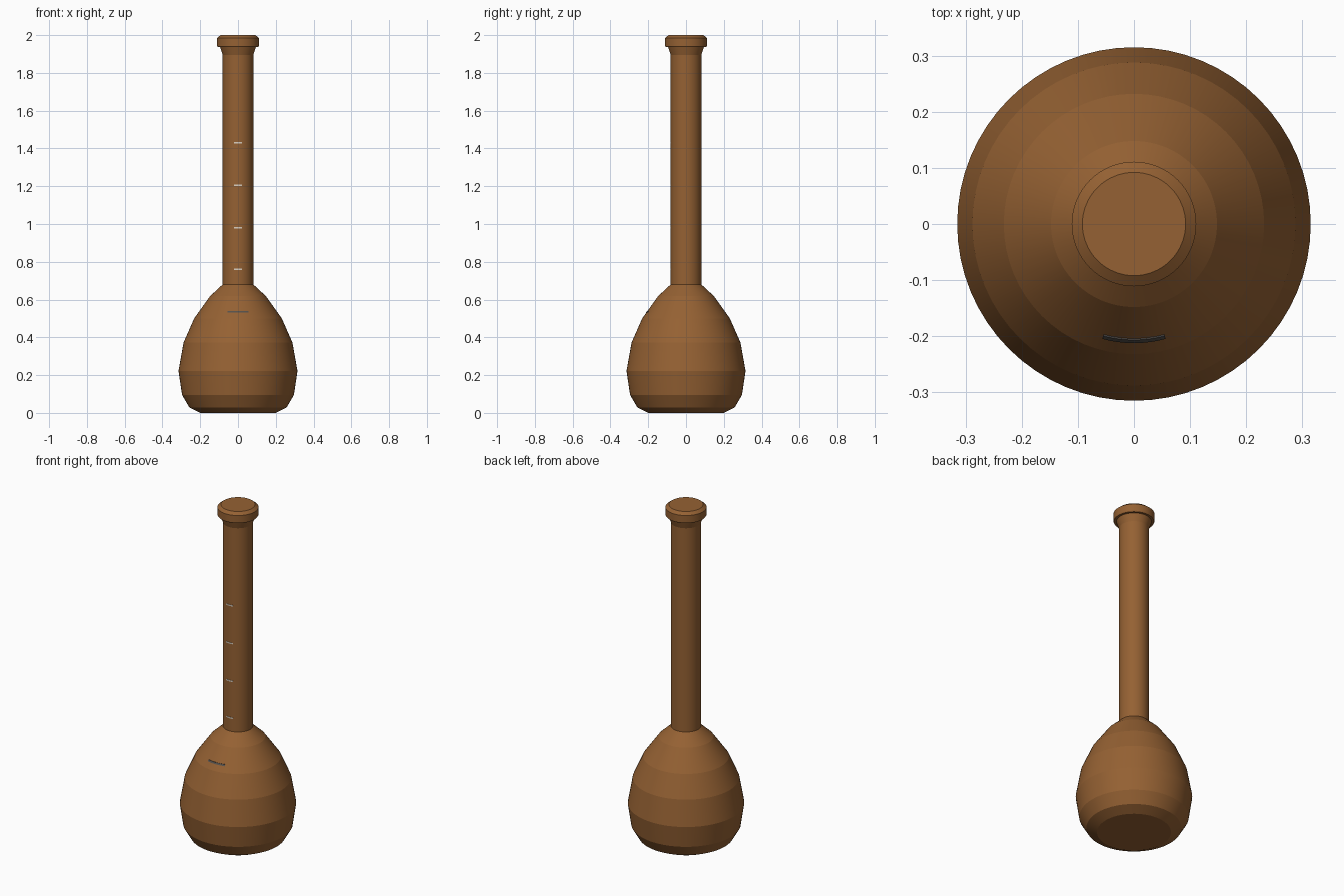
import bpy, bmesh, math

if "Cube" in bpy.data.objects:
    bpy.data.objects.remove(bpy.data.objects["Cube"])


def material(name, rgb):
    m = bpy.data.materials.new(name)
    m.diffuse_color = (*rgb, 1)
    m.use_nodes = True
    m.node_tree.nodes["Principled BSDF"].inputs["Base Color"].default_value = m.diffuse_color
    return m


amber = material("amber_glass", (0.30, 0.12, 0.033))
white = material("pale_mark", (0.70, 0.62, 0.52))
dark = material("dark_mark", (0.09, 0.08, 0.07))


def finish(name, bm, mat):
    bmesh.ops.recalc_face_normals(bm, faces=bm.faces)
    me = bpy.data.meshes.new(name)
    bm.to_mesh(me)
    bm.free()
    ob = bpy.data.objects.new(name, me)
    bpy.context.collection.objects.link(ob)
    me.materials.append(mat)
    bpy.ops.object.select_all(action='DESELECT')
    ob.select_set(True)
    bpy.context.view_layer.objects.active = ob
    bpy.ops.object.shade_smooth_by_angle(angle=math.radians(9))
    return ob


def lathe(name, profile, mat, n=64):
    """Revolve (radius, z) points and cap both ends."""
    bm = bmesh.new()
    rings = [[bm.verts.new((r * math.cos(2 * math.pi * i / n),
                            r * math.sin(2 * math.pi * i / n), z))
              for i in range(n)] for r, z in profile]
    for a, b in zip(rings, rings[1:]):
        for i in range(n):
            j = (i + 1) % n
            bm.faces.new((a[i], a[j], b[j], b[i]))
    bm.faces.new(rings[0])
    bm.faces.new(rings[-1])
    return finish(name, bm, mat)


def mark(name, z, width, height, radius, slope, mat, n=8):
    """Thin curved bar hugging the front of the glass."""
    bm = bmesh.new()
    half = math.asin(width / 2 / radius)
    section = [(-0.004, -1), (0.002, -1), (0.002, 1), (-0.004, 1)]
    rings = []
    for i in range(n + 1):
        a = -half + 2 * half * i / n
        ring = []
        for dr, s in section:
            r = radius + dr + slope * s * height / 2
            ring.append(bm.verts.new((r * math.sin(a), -r * math.cos(a),
                                      z + s * height / 2)))
        rings.append(ring)
    for a, b in zip(rings, rings[1:]):
        for i in range(4):
            j = (i + 1) % 4
            bm.faces.new((a[i], a[j], b[j], b[i]))
    bm.faces.new(rings[0])
    bm.faces.new(rings[-1])
    return finish(name, bm, mat)


# Round-bottomed bulb, long neck and flared lip
lathe("flask_body", [(0.20, 0), (0.257, 0.028), (0.296, 0.095), (0.315, 0.222),
                     (0.288, 0.373), (0.232, 0.50), (0.148, 0.618),
                     (0.081, 0.68), (0.081, 1.895), (0.096, 1.94)], amber)

# Stopper cap with bevelled top
lathe("cap", [(0.108, 1.938), (0.111, 1.943), (0.111, 1.985), (0.092, 2.0)], amber)

# Graduation marks up the neck
for i, z in enumerate((0.76, 0.98, 1.205, 1.43)):
    mark(f"neck_mark_{i + 1}", z, 0.042, 0.007, 0.081, 0, white)

# Fill line on the bulb shoulder
mark("fill_line", 0.535, 0.11, 0.008, 0.2075, -0.71, dark)
